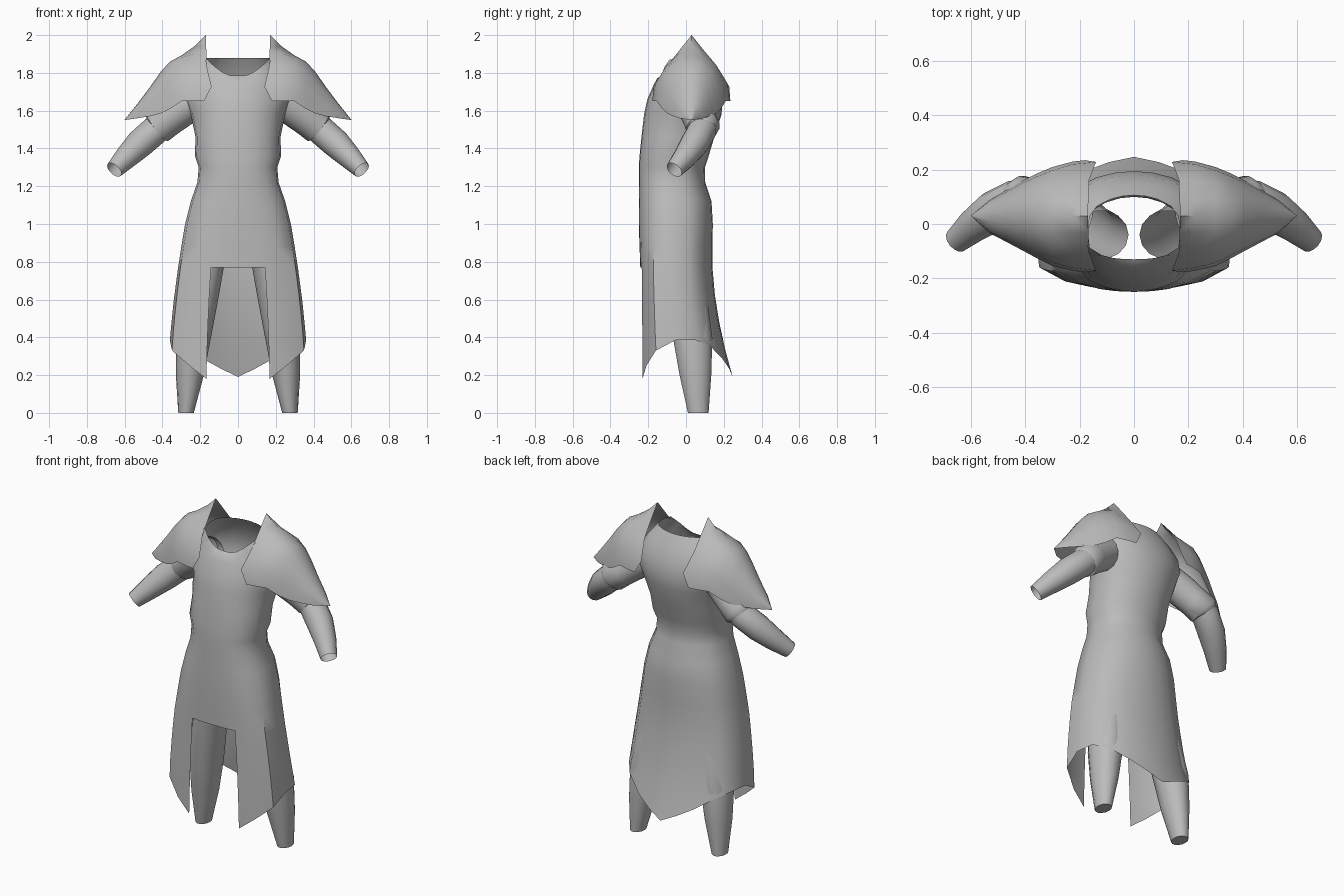
import bpy, bmesh, math
from mathutils import Vector

if "Cube" in bpy.data.objects:
    bpy.data.objects.remove(bpy.data.objects["Cube"])

cloth = bpy.data.materials.new("grey_cloth")
cloth.diffuse_color = (0.5, 0.5, 0.5, 1)
cloth.use_nodes = True
cloth.node_tree.nodes["Principled BSDF"].inputs["Base Color"].default_value = cloth.diffuse_color


def lerp(a, b, t):
    return a + (b - a) * t


def finish(name, bm, angle=50, mirror=True, flip=False):
    """Turn a bmesh into a smooth, optionally mirrored object."""
    bmesh.ops.remove_doubles(bm, verts=bm.verts, dist=0.0005)
    if flip:
        bmesh.ops.reverse_faces(bm, faces=bm.faces)
    me = bpy.data.meshes.new(name)
    bm.to_mesh(me)
    bm.free()
    me.materials.append(cloth)
    ob = bpy.data.objects.new(name, me)
    bpy.context.collection.objects.link(ob)
    bpy.ops.object.select_all(action='DESELECT')
    ob.select_set(True)
    bpy.context.view_layer.objects.active = ob
    bpy.ops.object.shade_smooth_by_angle(angle=math.radians(angle))
    if mirror:
        m = ob.modifiers.new("mirror", 'MIRROR')
        m.merge_threshold = 0.002
    return ob


def loft(rows, closed=False, skip=lambda r, c: False, cap=False):
    """Skin a list of point rows with quads."""
    bm = bmesh.new()
    vs = [[bm.verts.new(p) for p in row] for row in rows]
    n = len(vs[0])
    for r in range(len(vs) - 1):
        for c in range(n if closed else n - 1):
            if not skip(r, c):
                d = (c + 1) % n
                bm.faces.new((vs[r][c], vs[r][d], vs[r + 1][d], vs[r + 1][c]))
    if cap:
        bm.faces.new(vs[-1])
    loose = [v for v in bm.verts if not v.link_faces]
    bmesh.ops.delete(bm, geom=loose, context='VERTS')
    return bm


# --- robe: half cross-section (front to back) swept through a height profile
SECTION = [(0, -1), (.25, -.99), (.45, -.96), (.7, -.87), (.96, -.64), (1, -.15),
           (.96, .35), (.8, .66), (.5, .88), (.25, .97), (0, 1)]
# height, half width, front y, back y, roundness of the front
PROFILE = [(1.74, .27, -.17, .18, 1), (1.66, .28, -.205, .195, 1),
           (1.58, .25, -.222, .188, .8), (1.46, .225, -.236, .15, .5),
           (1.36, .228, -.246, .12, .4), (1.30, .208, -.25, .10, .4),
           (1.22, .215, -.25, .102, .4), (1.12, .25, -.25, .135, .3),
           (1.00, .28, -.25, .142, .2), (.88, .30, -.246, .14, .1),
           (.77, .317, -.242, .14, 0), (.60, .34, -.24, .155, 0),
           (.40, .36, -.24, .19, 0), (.18, .372, -.24, .25, 0)]
HEM = [.18, .18, .18, .25, .33, .385, .385, .355, .285, .235, .19]
NECK = [1.785, 1.787, 1.80, 1.83, 1.87, 1.88, 1.88, 1.88, 1.88, 1.88, 1.88]


def robe_point(c, z):
    for a, b in zip(PROFILE, PROFILE[1:]):
        if z >= b[0] - 1e-6:
            break
    t = (a[0] - z) / (a[0] - b[0])
    hw, yf, yb, k = (lerp(a[i], b[i], t) for i in range(1, 5))
    u, v = SECTION[c]
    if v < 0:
        v = lerp(v, -math.sqrt(max(0, 1 - u * u)), k)
    return (u * hw, (yf + yb) / 2 + v * (yb - yf) / 2, z)


cols = range(len(SECTION))
rows = [[(u * .17, -.012 + v * .118, NECK[c]) for c, (u, v) in enumerate(SECTION)]]
rows.append([Vector(rows[0][c]).lerp(Vector(robe_point(c, 1.74)), .55) + Vector((0, 0, .012))
             for c in cols])
rows += [[robe_point(c, p[0]) for c in cols] for p in PROFILE[:11]]
slit = len(rows) - 1
rows += [[robe_point(c, lerp(.77, HEM[c], t)) for c in cols] for t in (.25, .5, .75, 1)]
finish("robe", loft(rows, skip=lambda r, c: r >= slit and c < 2), flip=True)

# --- shoulder guards: arches running from the collar to a pointed tip
PEAK = [(1, 0), (.97, .22), (.65, .52), (.3, .78), (0, 1)]
ROUND = [(1, 0), (.93, .42), (.66, .77), (.34, .95), (0, 1)]
# x, front y, back y, bottom z, top z, share of the rounded arch
ARCHES = [(.17, -.178, .235, 1.65, 2.0, 0), (.225, -.172, .23, 1.65, 1.945, .5),
          (.30, -.155, .21, 1.65, 1.892, 1), (.36, -.125, .185, 1.61, 1.86, 1),
          (.41, -.098, .16, 1.585, 1.805, 1), (.47, -.066, .125, 1.57, 1.72, 1),
          (.53, -.035, .09, 1.56, 1.64, 1), (.60, .029, .031, 1.55, 1.552, 1)]
INNER = [.18, .14, .165, .168, .17]      # notched collar edge
rows = []
for i, (x, yf, yb, zb, zt, k) in enumerate(ARCHES):
    half = [(lerp(p[0], q[0], k), lerp(p[1], q[1], k)) for p, q in zip(PEAK, ROUND)]
    row = []
    for side, y_end in ((0, yf), (1, yb)):
        pts = [(INNER[j] if i == 0 else x, lerp(.03, y_end, w), lerp(zb, zt, h))
               for j, (w, h) in enumerate(half)]
        row += pts if side == 0 else pts[-2::-1]
    rows.append(row)
finish("shoulder_guard", loft(rows), flip=True)


def tube(name, stations, n=14, cap=False):
    """Round limb through (centre, radius) stations."""
    out = []
    for i, (p, r) in enumerate(stations):
        a = Vector(stations[max(i - 1, 0)][0])
        b = Vector(stations[min(i + 1, len(stations) - 1)][0])
        d = (b - a).normalized()
        s = d.cross(Vector((0, 1, 0))).normalized()
        t = d.cross(s)
        out.append([Vector(p) + r * (math.cos(q) * s + math.sin(q) * t)
                    for q in (2 * math.pi * j / n for j in range(n))])
    return finish(name, loft(out, closed=True, cap=cap), flip=True)


# --- sleeves: short upper sleeve over a tapering forearm
tube("upper_sleeve", [((.20, .03, 1.67), .085), ((.29, .05, 1.61), .092),
                      ((.37, .075, 1.55), .088), ((.425, .09, 1.51), .09),
                      ((.435, .09, 1.50), .074)])
tube("forearm_sleeve", [((.38, .085, 1.545), .07), ((.44, .085, 1.495), .077),
                        ((.52, .045, 1.425), .076), ((.59, -.005, 1.355), .063),
                        ((.655, -.062, 1.287), .047)])

# --- trouser legs: centre x, centre y, radius x, radius y, height
LEG = [(.12, -.04, .10, .09, 1.0), (.165, -.02, .095, .10, .8), (.20, .01, .095, .105, .6),
       (.235, .035, .092, .107, .4), (.255, .05, .074, .086, .2), (.275, .065, .041, .056, 0)]
rows = [[(cx + rx * math.cos(q), cy + ry * math.sin(q), z)
         for q in (2 * math.pi * j / 14 for j in range(14))] for cx, cy, rx, ry, z in LEG]
finish("trouser_leg", loft(rows, closed=True, cap=True), flip=True)
